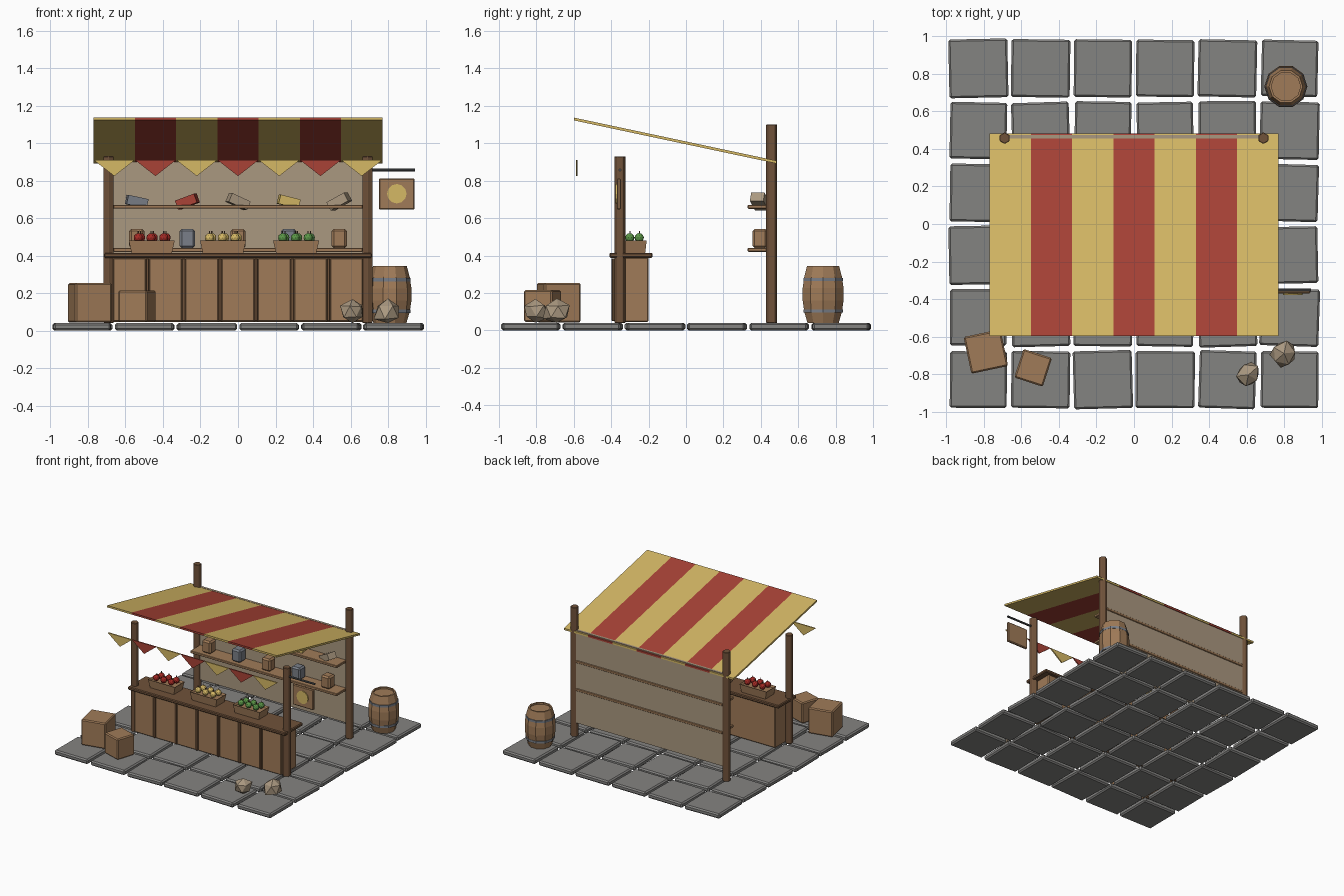
import bpy, bmesh, math, random
from mathutils import Matrix, Vector

if "Cube" in bpy.data.objects:
    bpy.data.objects.remove(bpy.data.objects["Cube"])

random.seed(4)


def srgb(r, g, b):
    f = lambda c: c / 12.92 if c <= 0.04045 else ((c + 0.055) / 1.055) ** 2.4
    return (f(r / 255), f(g / 255), f(b / 255), 1)


def material(name, *rgb):
    m = bpy.data.materials.new(name)
    m.diffuse_color = srgb(*rgb)
    m.use_nodes = True
    m.node_tree.nodes["Principled BSDF"].inputs["Base Color"].default_value = m.diffuse_color
    return m


STONE = material("stone_grey", 132, 131, 129)
WOOD = material("warm_wood", 160, 123, 88)
DARK = material("dark_wood", 112, 82, 58)
TAN = material("pale_tan", 170, 152, 128)
YELLOW = material("straw_yellow", 213, 184, 101)
RED = material("brick_red", 168, 66, 54)
METAL = material("blue_grey_metal", 122, 127, 136)
GREEN = material("leaf_green", 92, 152, 72)
IRON = material("dark_iron", 78, 80, 82)
APPLE = material("apple_red", 165, 42, 36)


def finish(name, bm, mats, loc=(0, 0, 0), rot=(0, 0, 0), bevel=0):
    bmesh.ops.recalc_face_normals(bm, faces=bm.faces)
    me = bpy.data.meshes.new(name)
    bm.to_mesh(me)
    bm.free()
    for m in mats if isinstance(mats, list) else [mats]:
        me.materials.append(m)
    ob = bpy.data.objects.new(name, me)
    ob.location, ob.rotation_euler = loc, rot
    bpy.context.collection.objects.link(ob)
    if bevel:
        mod = ob.modifiers.new("bevel", 'BEVEL')
        mod.width, mod.segments = bevel, 1
    return ob


def box(name, loc, size, mat, rot=(0, 0, 0), bevel=0):
    bm = bmesh.new()
    bmesh.ops.create_cube(bm, size=1)
    bmesh.ops.scale(bm, vec=size, verts=bm.verts)
    return finish(name, bm, mat, loc, rot, bevel)


def span(name, lo, hi, mat, bevel=0):
    lo, hi = Vector(lo), Vector(hi)
    return box(name, (lo + hi) / 2, hi - lo, mat, bevel=bevel)


def cylinder(name, loc, r, depth, sides, mat, rot=(0, 0, 0), turn=0, bevel=0):
    bm = bmesh.new()
    bmesh.ops.create_cone(bm, cap_ends=True, segments=sides, radius1=r, radius2=r,
                          depth=depth, matrix=Matrix.Rotation(turn, 4, 'Z'))
    return finish(name, bm, mat, loc, rot, bevel)


def lathe(name, profile, sides, mat, loc):
    bm = bmesh.new()
    rings = [[bm.verts.new((r * math.cos(a), r * math.sin(a), z))
              for a in (2 * math.pi * i / sides for i in range(sides))] for r, z in profile]
    for a, b in zip(rings, rings[1:]):
        for i in range(sides):
            j = (i + 1) % sides
            bm.faces.new((a[i], a[j], b[j], b[i]))
    bm.faces.new(rings[0])
    bm.faces.new(rings[-1])
    return finish(name, bm, mat, loc)


# Paving slabs
for i in range(6):
    for j in range(6):
        w, d = random.uniform(0.3, 0.316), random.uniform(0.3, 0.316)
        box("paving_slab", (-0.83 + i * 0.332, -0.83 + j * 0.332, 0.02), (w, d, 0.04), STONE,
            (0, 0, math.radians(random.uniform(-2, 2))), 0.01)

# Posts
for x in (-0.69, 0.69):
    cylinder("back_post", (x, 0.458, 0.57), 0.031, 1.06, 6, DARK, turn=0, bevel=0.003)
    cylinder("front_post", (x, -0.353, 0.485), 0.031, 0.89, 6, DARK, turn=0, bevel=0.003)

# Back wall and shelves
span("back_wall", (-0.68, 0.455, 0.155), (0.68, 0.475, 0.915), TAN)
for z in (0.42, 0.65):
    span("shelf", (-0.665, 0.33, z), (0.665, 0.482, z + 0.02), WOOD, 0.003)

# Striped canopy
bm = bmesh.new()
xs = [-0.77 + 0.22 * i for i in range(8)]
side = [(-0.598, 1.122), (0.483, 0.892), (0.483, 0.907), (-0.598, 1.137)]
loops = [[bm.verts.new((x, y, z)) for y, z in side] for x in xs]
for i in range(7):
    for k in range(4):
        f = bm.faces.new((loops[i][k], loops[i][(k + 1) % 4],
                          loops[i + 1][(k + 1) % 4], loops[i + 1][k]))
        f.material_index = i % 2
bm.faces.new(loops[0])
bm.faces.new(loops[-1])
finish("canopy", bm, [YELLOW, RED])

# Bunting flags
for i in range(7):
    bm = bmesh.new()
    x = -0.66 + 0.22 * i
    tri = [(x - 0.11, 0.91), (x + 0.11, 0.91), (x, 0.824)]
    front = [bm.verts.new((a, -0.589, z)) for a, z in tri]
    back = [bm.verts.new((a, -0.579, z)) for a, z in tri]
    bm.faces.new(front)
    bm.faces.new(back)
    for k in range(3):
        bm.faces.new((front[k], front[(k + 1) % 3], back[(k + 1) % 3], back[k]))
    finish("bunting_flag", bm, RED if i % 2 else YELLOW)

# Counter with front planks
span("counter_body", (-0.67, -0.375, 0.045), (0.67, -0.2, 0.39), WOOD, 0.006)
for i in range(7):
    x = -0.579 + 0.193 * i
    span("counter_plank", (x - 0.087, -0.392, 0.05), (x + 0.087, -0.37, 0.385), WOOD, 0.004)
for i in range(6):
    x = -0.4825 + 0.193 * i
    span("counter_batten", (x - 0.009, -0.398, 0.05), (x + 0.009, -0.37, 0.385), DARK, 0.003)
span("counter_top", (-0.715, -0.41, 0.388), (0.715, -0.178, 0.414), DARK, 0.006)

# Produce trays: tapered, open, filled with fruit
for x, fruit in ((-0.46, APPLE), (-0.08, YELLOW), (0.31, GREEN)):
    bm = bmesh.new()
    bmesh.ops.create_cube(bm, size=1)
    for v in bm.verts:
        k = 1 if v.co.z > 0 else 0.88
        v.co = (v.co.x * 0.245 * k, v.co.y * 0.125 * k, v.co.z * 0.066)
    bm.normal_update()
    top = [f for f in bm.faces if f.normal.z > 0.9]
    bmesh.ops.inset_region(bm, faces=top, thickness=0.012)
    bmesh.ops.translate(bm, vec=(0, 0, -0.016), verts=top[0].verts)
    finish("produce_tray", bm, WOOD, (x, -0.273, 0.447))
    for i in range(3):
        for y in (-0.3, -0.25):
            c = (x + (i - 1) * 0.068 + (0.008 if y > -0.28 else -0.004), y, 0.495)
            bm = bmesh.new()
            bmesh.ops.create_icosphere(bm, subdivisions=2, radius=0.025)
            finish("fruit", bm, fruit, c)
            cylinder("fruit_stem", (c[0], c[1], 0.524), 0.003, 0.014, 5, DARK)

# Shelf goods: canisters below, folded goods above
for i, (mat, tilt) in enumerate(((METAL, 12), (RED, -20), (TAN, 24), (YELLOW, 14), (TAN, -28))):
    x = -0.54 + 0.27 * i
    box("canister", (x, 0.395, 0.491), (0.082, 0.08, 0.102), METAL if i % 2 else WOOD, bevel=0.012)
    box("folded_goods", (x, 0.395, 0.688), (0.11, 0.075, 0.05), mat,
        (0, math.radians(tilt), math.radians(tilt * 0.6)))

# Hanging sign
cylinder("sign_arm", (0.825, -0.353, 0.857), 0.008, 0.24, 8, IRON, (0, math.pi / 2, 0))
span("sign_board", (0.752, -0.37, 0.645), (0.942, -0.348, 0.812), WOOD, 0.006)
cylinder("sign_disc", (0.847, -0.373, 0.73), 0.052, 0.009, 12, YELLOW, (math.pi / 2, 0, 0))

# Barrel with hoops
lathe("barrel", [(0.088, 0.04), (0.106, 0.1), (0.115, 0.16), (0.115, 0.225), (0.106, 0.285),
                 (0.09, 0.345), (0.078, 0.345), (0.078, 0.332)], 10, WOOD, (0.81, 0.733, 0))
for z in (0.103, 0.272):
    lathe("barrel_hoop", [(0.105, z - 0.009), (0.111, z - 0.009), (0.111, z + 0.009),
                          (0.105, z + 0.009)], 10, METAL, (0.81, 0.733, 0))

# Ground crates
box("large_crate", (-0.79, -0.68, 0.148), (0.2, 0.2, 0.21), WOOD, (0, 0, math.radians(12)), 0.008)
box("small_crate", (-0.538, -0.767, 0.13), (0.16, 0.16, 0.17), WOOD, (0, 0, math.radians(-18)), 0.008)

# Rocks: jagged, flattened on the ground
for x, y, r in ((0.61, -0.805, 0.07), (0.8, -0.69, 0.08)):
    bm = bmesh.new()
    bmesh.ops.create_icosphere(bm, subdivisions=1, radius=r)
    for v in bm.verts:
        v.co *= random.uniform(0.82, 1.12)
        v.co.z = max(v.co.z, -0.06)
    finish("rock", bm, TAN, (x, y, 0.1), (0, 0, random.uniform(0, 3)))
